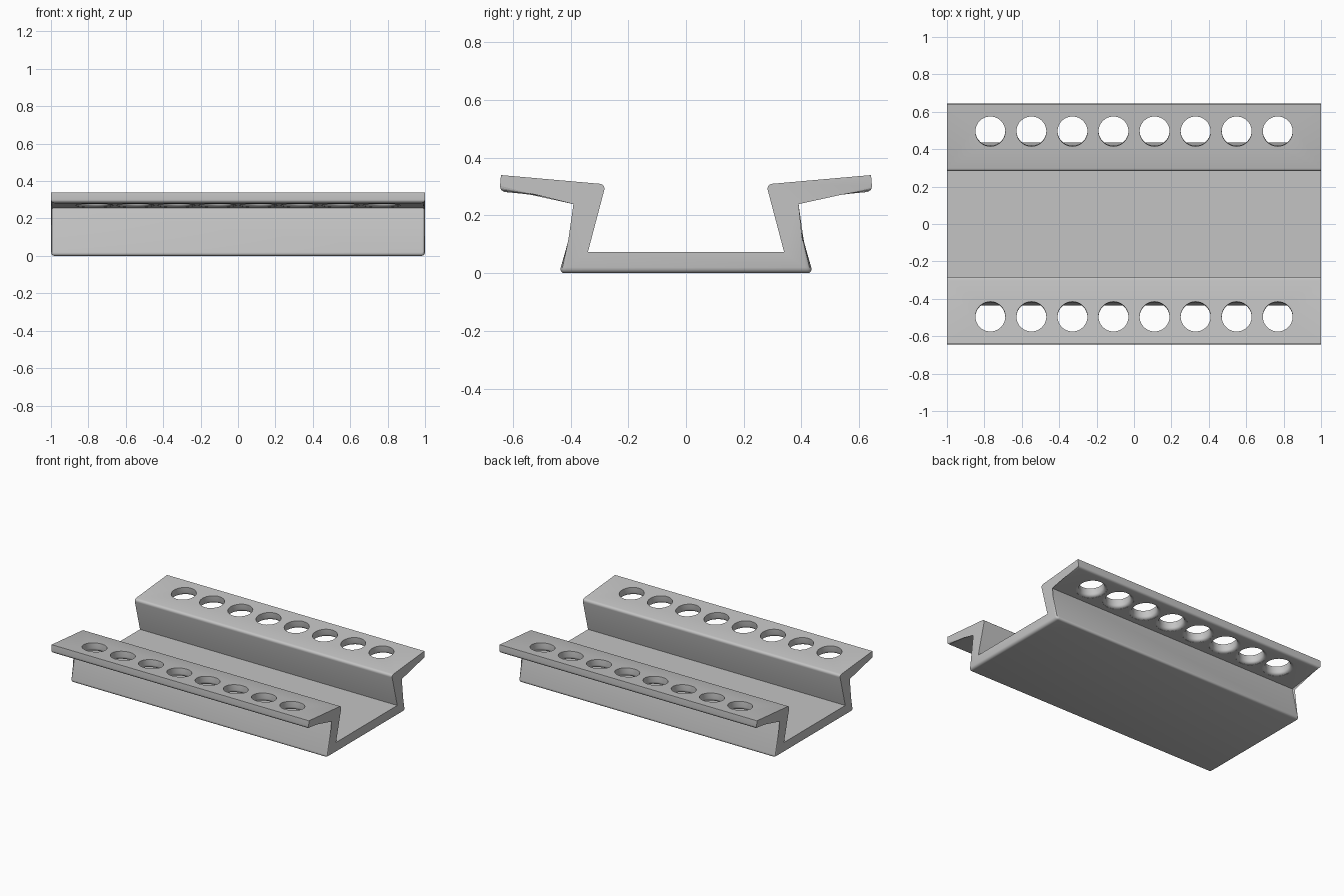
import bpy
import bmesh
from math import atan2, cos, sin, pi
from mathutils import Matrix

cube = bpy.data.objects.get("Cube")
if cube:
    bpy.data.objects.remove(cube, do_unlink=True)

ROUND = 0.02
HOLES = 8
TILT = atan2(0.032, 0.363)

steel = bpy.data.materials.new("light grey metal")
steel.use_nodes = True
grey = (0.55, 0.55, 0.55, 1)
steel.diffuse_color = grey
steel.node_tree.nodes["Principled BSDF"].inputs["Base Color"].default_value = grey


def make_object(name, bm):
    bmesh.ops.recalc_face_normals(bm, faces=bm.faces)
    mesh = bpy.data.meshes.new(name)
    bm.to_mesh(mesh)
    bm.free()
    mesh.materials.append(steel)
    obj = bpy.data.objects.new(name, mesh)
    bpy.context.collection.objects.link(obj)
    return obj


# Folded channel: half profile (y, z) from the base outward, then mirrored
outer = [(0.44, 0), (0.364, 0.257), (0.646, 0.283)]
inner = [(0.641, 0.34), (0.278, 0.308), (0.34, 0.073)]
half = outer + inner
profile = half + [(-y, z) for y, z in reversed(half)]
n = len(profile)

bm = bmesh.new()
ends = [[bm.verts.new((x, y, z)) for y, z in profile] for x in (-1, 1)]
for ring in ends:
    bm.faces.new(ring)
for i in range(n):
    j = (i + 1) % n
    bm.faces.new((ends[0][i], ends[0][j], ends[1][j], ends[1][i]))

# Round the underside borders and the long folds
rounded = []
under = [n - 3, n - 2, n - 1, 0, 1, 2]
for ring in ends:
    for a, b in zip(under, under[1:]):
        rounded.append(bm.edges.get((ring[a], ring[b])))
for i in (0, 2, 4):
    for k in (i, n - 1 - i):
        rounded.append(bm.edges.get((ends[0][k], ends[1][k])))
bmesh.ops.bevel(bm, geom=rounded, offset=ROUND, segments=4,
                profile=0.5, affect='EDGES', clamp_overlap=True)
channel = make_object("perforated_channel", bm)

# Hole cutters: round shafts flared at the underside of the flange
shaft = [(0.08, 0.1), (0.08, -0.057 + ROUND)]
for k in range(1, 5):
    a = k * pi / 8
    shaft.append((0.08 + ROUND * (1 - cos(a)), -0.057 + ROUND * (1 - sin(a))))
shaft.append((0.08 + ROUND, -0.08))

bm = bmesh.new()
SIDES = 40
for side in (-1, 1):
    for h in range(HOLES):
        place = (Matrix.Translation((-0.768 + h * 0.2195, side * 0.495, 0.327))
                 @ Matrix.Rotation(side * TILT, 4, 'X'))
        rings = []
        for r, z in shaft:
            rings.append([bm.verts.new(place @ Matrix.Rotation(2 * pi * s / SIDES, 4, 'Z')
                                       @ Matrix.Translation((r, 0, z)).to_translation())
                          for s in range(SIDES)])
        bm.faces.new(rings[0])
        bm.faces.new(rings[-1])
        for low, high in zip(rings, rings[1:]):
            for s in range(SIDES):
                t = (s + 1) % SIDES
                bm.faces.new((low[s], low[t], high[t], high[s]))
cutter = make_object("hole_cutter", bm)
cutter.hide_render = True

# Punch the holes and smooth the rounded folds
bpy.ops.object.select_all(action='DESELECT')
channel.select_set(True)
bpy.context.view_layer.objects.active = channel
punch = channel.modifiers.new("holes", 'BOOLEAN')
punch.operation = 'DIFFERENCE'
punch.solver = 'EXACT'
punch.object = cutter
bpy.ops.object.modifier_apply(modifier=punch.name)
bpy.data.objects.remove(cutter, do_unlink=True)
bpy.ops.object.shade_smooth_by_angle(angle=0.6)
